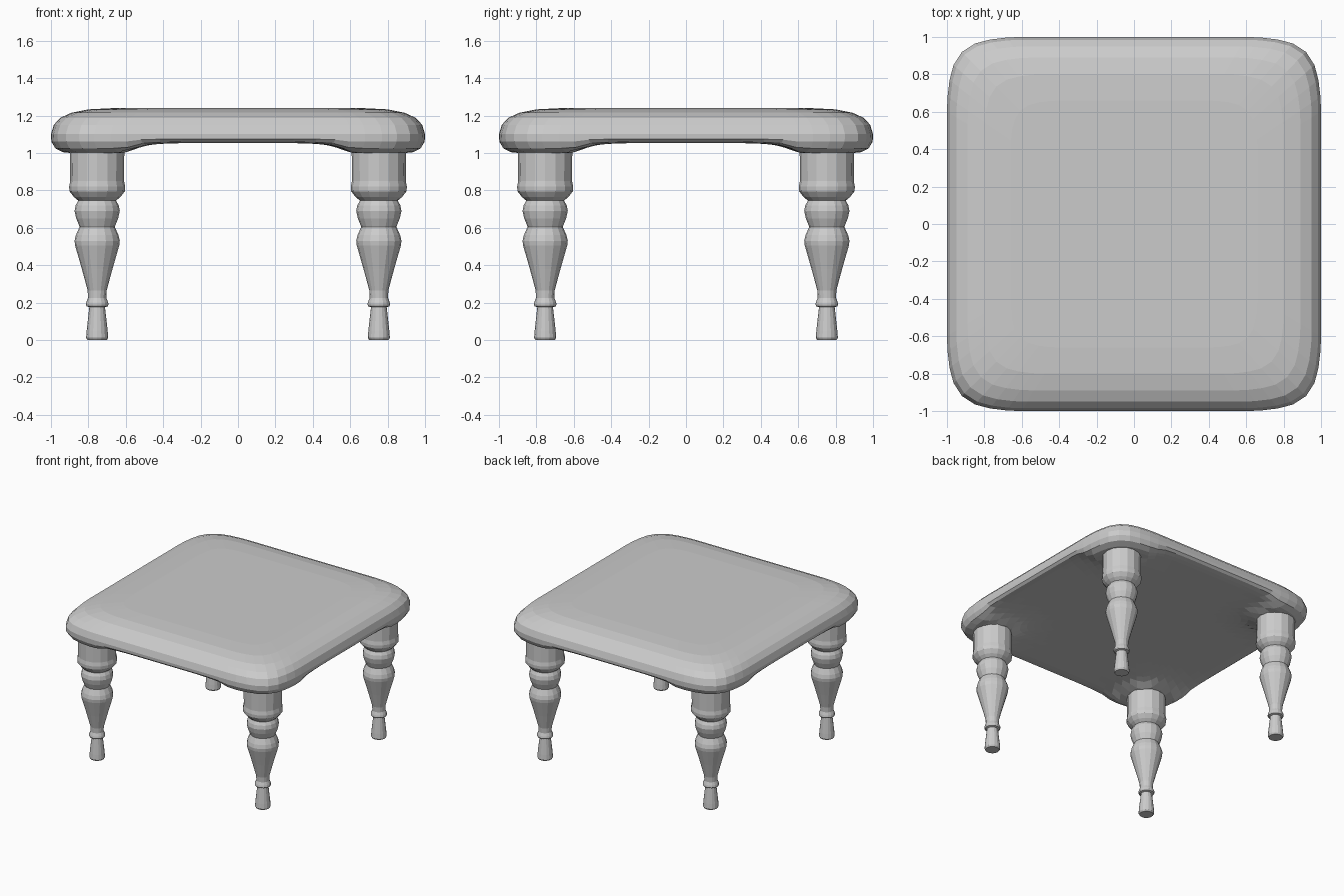
import bpy
import bmesh
import math

if "Cube" in bpy.data.objects:
    bpy.data.objects.remove(bpy.data.objects["Cube"])

LEG = 0.753  # leg centre offset in x and y


def finish(bm, name, location=(0, 0, 0)):
    bmesh.ops.recalc_face_normals(bm, faces=bm.faces)
    mesh = bpy.data.meshes.new(name)
    bm.to_mesh(mesh)
    bm.free()
    obj = bpy.data.objects.new(name, mesh)
    obj.location = location
    bpy.context.collection.objects.link(obj)
    return obj


def loft(name, rings, location=(0, 0, 0)):
    """Skin a stack of closed rings and cap both ends."""
    bm = bmesh.new()
    loops = [[bm.verts.new(p) for p in ring] for ring in rings]
    for a, b in zip(loops, loops[1:]):
        n = len(a)
        for i in range(n):
            j = (i + 1) % n
            bm.faces.new((a[i], a[j], b[j], b[i]))
    bm.faces.new(loops[0])
    bm.faces.new(loops[-1])
    return finish(bm, name, location)


# Rounded square outline: one half-side, mirrored and turned four times
half = [(1, 0), (1, 0.3), (1, 0.42), (1, 0.52), (1, 0.6), (0.997, 0.68),
        (0.986, 0.77), (0.965, 0.85), (0.92, 0.92)]
side = [(x, -y) for x, y in reversed(half[1:])] + half[:-1]
outline = []
for turn in range(4):
    for x, y in side:
        for _ in range(turn):
            x, y = -y, x
        outline.append((x, y))


def pad_drop(x, y):
    """How far the underside swells down around each leg (0 to 1)."""
    d = math.hypot(max(0, LEG - abs(x)), max(0, LEG - abs(y)))
    steps = [(0.15, 1.0), (0.19, 0.6), (0.23, 0.28), (0.30, 0.12), (0.42, 0.0)]
    if d <= steps[0][0]:
        return 1.0
    for (d0, v0), (d1, v1) in zip(steps, steps[1:]):
        if d <= d1:
            return v0 + (v1 - v0) * (d - d0) / (d1 - d0)
    return 0.0


# Tabletop: (outline scale, z along the sides, z at the corner pads)
profile = [(0.66, 1.24, 1.24), (0.80, 1.233, 1.233), (0.89, 1.215, 1.215),
           (0.95, 1.188, 1.188), (0.985, 1.15, 1.15), (1.0, 1.10, 1.10),
           (0.998, 1.075, 1.06), (0.98, 1.06, 1.025), (0.94, 1.055, 1.004)]
under = [0.90, 0.84, 0.77, 0.71, 0.66, 0.62, 0.58, 0.54, 0.48, 0.40, 0.32]
profile += [(s, 1.053, 1.0) for s in under]
loft("tabletop", [[(x * s, y * s, z + (zp - z) * pad_drop(x * s, y * s))
                   for x, y in outline] for s, z, zp in profile])

# Turned legs: (radius, z)
leg_profile = [(0.052, 0), (0.059, 0.012), (0.056, 0.05), (0.042, 0.175),
               (0.057, 0.18), (0.061, 0.19), (0.058, 0.203), (0.049, 0.225),
               (0.051, 0.265), (0.082, 0.38), (0.118, 0.505), (0.121, 0.53),
               (0.114, 0.56), (0.094, 0.605), (0.112, 0.65), (0.121, 0.69),
               (0.115, 0.72), (0.101, 0.745), (0.125, 0.765), (0.148, 0.795),
               (0.150, 0.82), (0.144, 0.85), (0.145, 1.01)]
SIDES = 16
leg_rings = [[(r * math.cos(math.tau * i / SIDES),
               r * math.sin(math.tau * i / SIDES), z) for i in range(SIDES)]
             for r, z in leg_profile]
for y, depth in ((-LEG, "front"), (LEG, "back")):
    for x, hand in ((-LEG, "left"), (LEG, "right")):
        loft(f"{depth}_{hand}_leg", leg_rings, (x, y, 0))
